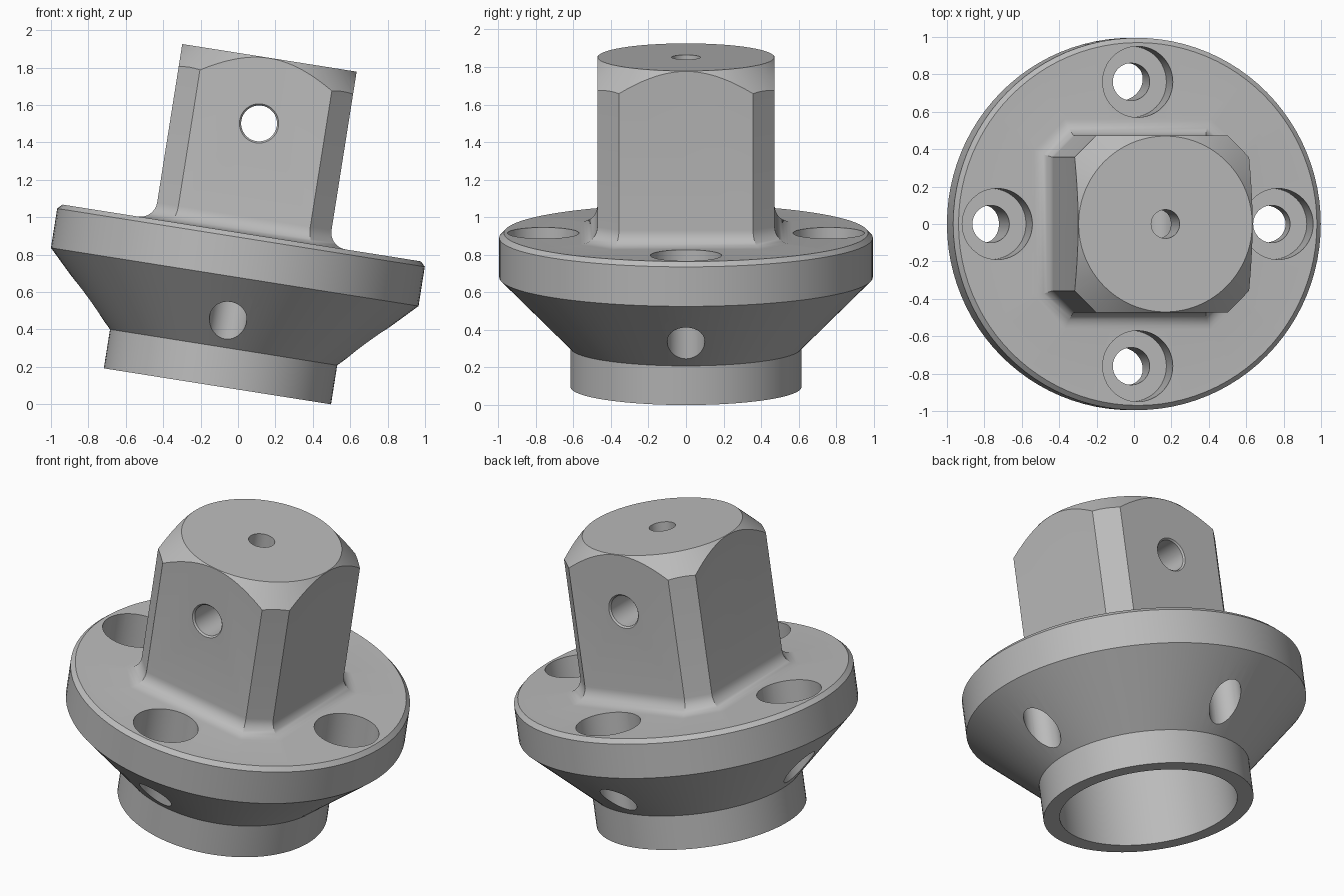
import bpy, bmesh, math
from mathutils import Matrix, Vector

cube = bpy.data.objects.get("Cube")
if cube:
    bpy.data.objects.remove(cube, do_unlink=True)

TILT = math.radians(9)
FLANGE_TOP, BLOCK_TOP = 0.83, 1.778
HALF, FLAT, FILLET = 0.472, 0.357, 0.09   # block half width, half flat, fillet radius


def finish(name, bm, matrix=Matrix()):
    bmesh.ops.remove_doubles(bm, verts=bm.verts, dist=1e-5)
    bmesh.ops.recalc_face_normals(bm, faces=bm.faces)
    mesh = bpy.data.meshes.new(name)
    bm.to_mesh(mesh)
    bm.free()
    mesh.transform(matrix)
    obj = bpy.data.objects.new(name, mesh)
    bpy.context.collection.objects.link(obj)
    return obj


def revolve(name, profile, steps=48, matrix=Matrix()):
    """Turn (radius, height) points round the z axis."""
    bm = bmesh.new()
    verts = [bm.verts.new((r, 0, z)) for r, z in profile]
    edges = [bm.edges.new(pair) for pair in zip(verts, verts[1:])]
    if profile[0][0] > 0:
        edges.append(bm.edges.new((verts[-1], verts[0])))
    bmesh.ops.spin(bm, geom=verts + edges, axis=(0, 0, 1), cent=(0, 0, 0),
                   angle=math.tau, steps=steps)
    return finish(name, bm, matrix)


def combine(target, tool, operation):
    """Apply a boolean and discard the tool."""
    tool.hide_render = True
    mod = target.modifiers.new("Boolean", 'BOOLEAN')
    mod.operation, mod.solver, mod.object = operation, 'EXACT', tool
    bpy.context.view_layer.objects.active = target
    bpy.ops.object.modifier_apply(modifier=mod.name)
    bpy.data.objects.remove(tool, do_unlink=True)


def octagon(offset, z):
    """Square with cut corners, grown evenly by offset."""
    h, c = HALF + offset, FLAT + offset * (math.sqrt(2) - 1)
    quarter = [Vector((h, -c, z)), Vector((h, c, z))]
    return [Matrix.Rotation(k * math.pi / 2, 3, 'Z') @ p for k in range(4) for p in quarter]


# Collar, cone and flange with a bore from below
adapter = revolve("flanged_adapter", [
    (0, 0.6), (0.52, 0.6), (0.52, 0), (0.615, 0), (0.615, 0.211), (0.995, 0.592),
    (0.995, FLANGE_TOP - 0.025), (0.97, FLANGE_TOP), (0, FLANGE_TOP)], 96)

# Square block with a concave fillet at its foot
rings = [octagon(FILLET, FLANGE_TOP - 0.06)]
for i in range(9):
    a = i / 8 * math.pi / 2
    rings.append(octagon(FILLET * (1 - math.sin(a)),
                         FLANGE_TOP + FILLET * (1 - math.cos(a))))
rings.append(octagon(0, BLOCK_TOP + 0.1))
bm = bmesh.new()
loops = [[bm.verts.new(p) for p in ring] for ring in rings]
for low, high in zip(loops, loops[1:]):
    for i in range(8):
        j = (i + 1) % 8
        bm.faces.new((low[i], low[j], high[j], high[i]))
bm.faces.new(loops[0])
bm.faces.new(loops[-1])
block = finish("square_block", bm)

# Conical top trim of the block
combine(block, revolve("top_trim", [
    (0, 0.65), (0.9, 0.65), (0.9, BLOCK_TOP - 0.43), (0.47, BLOCK_TOP), (0, BLOCK_TOP)], 96),
    'INTERSECT')
combine(adapter, block, 'UNION')

# Counterbored bolt holes
for k in range(4):
    a = k * math.pi / 2
    place = Matrix.Translation((0.76 * math.cos(a), 0.76 * math.sin(a), 0))
    combine(adapter, revolve("bolt_hole", [
        (0, 0), (0.1, 0), (0.1, 0.61), (0.19, 0.61), (0.19, 1), (0, 1)],
        matrix=place), 'DIFFERENCE')

# Cross hole with lightly chamfered mouths
cross = Matrix.Translation((0, 0, 1.423)) @ Matrix.Rotation(math.pi / 2, 4, 'X')
combine(adapter, revolve("cross_hole", [
    (0, -0.6), (0.105, -0.6), (0.105, -HALF), (0.096, -0.462), (0.096, 0.462),
    (0.105, HALF), (0.105, 0.6), (0, 0.6)], matrix=cross), 'DIFFERENCE')

# Small hole in the top, down to the cross hole
combine(adapter, revolve("top_hole", [
    (0, 1.4), (0.077, 1.4), (0.077, 2), (0, 2)]), 'DIFFERENCE')

# Grey metal, smooth curves with sharp edges, tilted stance
grey = bpy.data.materials.new("grey_metal")
grey.use_nodes = True
colour = (0.5, 0.5, 0.5, 1)
grey.diffuse_color = colour
grey.node_tree.nodes["Principled BSDF"].inputs["Base Color"].default_value = colour
adapter.data.materials.clear()
adapter.data.materials.append(grey)
for face in adapter.data.polygons:
    face.material_index = 0

adapter.rotation_euler = (0, TILT, 0)
adapter.location = (-0.11, 0, 0.615 * math.sin(TILT))
bpy.ops.object.select_all(action='DESELECT')
adapter.select_set(True)
bpy.context.view_layer.objects.active = adapter
bpy.ops.object.shade_smooth_by_angle(angle=math.radians(28))
